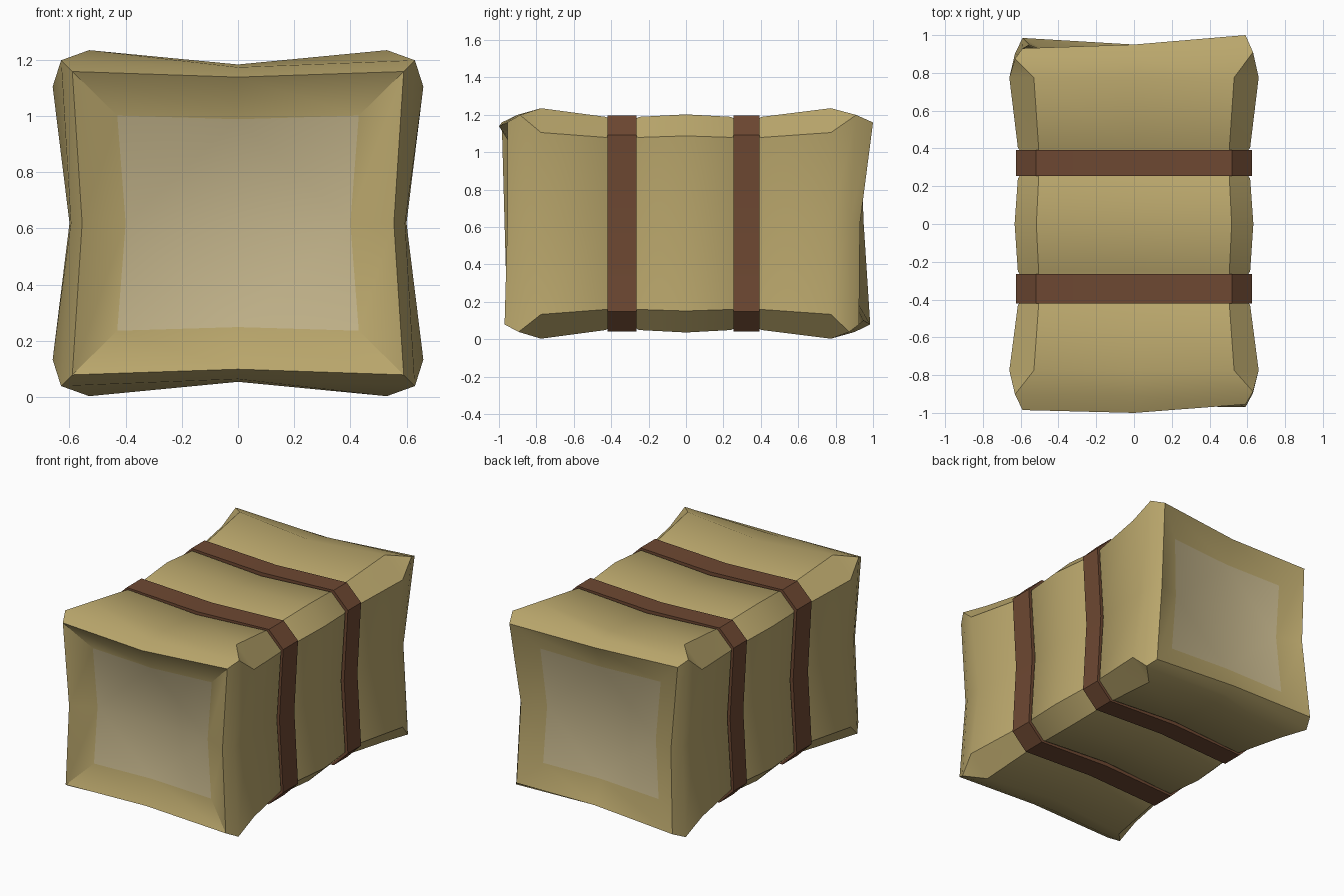
import bpy, bmesh

if "Cube" in bpy.data.objects:
    bpy.data.objects.remove(bpy.data.objects["Cube"])

ZC = 0.619  # height of the bale's long axis


def material(name, rgb):
    m = bpy.data.materials.new(name)
    m.diffuse_color = (*rgb, 1)
    m.use_nodes = True
    m.node_tree.nodes["Principled BSDF"].inputs["Base Color"].default_value = m.diffuse_color
    return m


STRAW = material("straw", (0.49, 0.385, 0.15))
CUT = material("cut_straw", (0.55, 0.46, 0.26))
STRAP = material("strap", (0.155, 0.065, 0.032))


def section(hx, hz, c, mx, mz):
    """Pinched rectangle with chamfered corners: 12 (x, z, key) points."""
    pts = []
    for sx, sz in ((1, 1), (-1, 1), (-1, -1), (1, -1)):
        side, flat = (sx * hx, sz * (hz - c)), (sx * (hx - c), sz * hz)
        pair = (side, flat) if sx == sz else (flat, side)
        pts += [(*p, (sx, sz)) for p in pair]
        pts.append((0, sz * mz, (0, sz)) if sx == sz else (sx * mx, 0, (sx, 0)))
    return pts


def loft(name, rings, mats, caps=True):
    bm = bmesh.new()
    loops = [[bm.verts.new(p) for p in r] for r in rings]
    pairs = list(zip(loops, loops[1:]))
    if not caps:
        pairs.append((loops[-1], loops[0]))
    for a, b in pairs:
        for i in range(len(a)):
            j = (i + 1) % len(a)
            bm.faces.new((a[i], a[j], b[j], b[i]))
    if caps:
        for loop in (loops[0], loops[-1]):
            bm.faces.new(loop).material_index = 1
    bmesh.ops.remove_doubles(bm, verts=bm.verts, dist=0.0005)
    bmesh.ops.recalc_face_normals(bm, faces=bm.faces)
    me = bpy.data.meshes.new(name)
    bm.to_mesh(me)
    bm.free()
    for m in mats:
        me.materials.append(m)
    ob = bpy.data.objects.new(name, me)
    bpy.context.collection.objects.link(ob)
    bpy.ops.object.select_all(action='DESELECT')
    ob.select_set(True)
    bpy.context.view_layer.objects.active = ob
    bpy.ops.object.shade_smooth_by_angle(angle=0.6)
    return ob


def ring(sec, y):
    return [(x, y(k) if callable(y) else y, z + ZC) for x, z, k in sec]


# Uneven rim depth at both ends, by corner / edge middle
FRONT = {(1, 1): -.955, (0, 1): -1.0, (-1, 1): -.985, (-1, 0): -.97,
         (-1, -1): -.955, (0, -1): -.96, (1, -1): -.97, (1, 0): -.955}
BACK = {(1, 1): 1.0, (0, 1): .95, (-1, 1): .93, (-1, 0): .95,
        (-1, -1): .985, (0, -1): .95, (1, -1): .925, (1, 0): .93}

PANEL = section(.43, .383, 0, .40, .37)
CREST = section(.59, .54, 0, .555, .52)
RIM = section(.63, .58, 0, .595, .555)
BULGE = section(.66, .616, .13, .60, .565)
PINCH = section(.605, .562, .10, .575, .53)
MIDDLE = section(.632, .583, .115, .60, .56)


def end(table, s):
    return [ring(PANEL, lambda k: s * .89 + .4 * (table[k] - s * .96)),
            ring(CREST, lambda k: table[k]),
            ring(RIM, lambda k: s * .89 + .5 * (table[k] - s * .96)),
            ring(BULGE, s * .775)]


# Bale body with recessed cut ends
rings = end(FRONT, -1)
for y, sec in ((-.43, MIDDLE), (-.415, PINCH), (-.265, PINCH), (-.25, section(.615, .57, .11, .585, .54)),
               (0, MIDDLE), (.24, section(.615, .57, .11, .585, .54)), (.255, PINCH), (.39, PINCH),
               (.405, MIDDLE)):
    if abs(y) > .4 and sec is MIDDLE:
        sec = section(.615, .57, .11, .585, .54)
    rings.append(ring(sec, y))
rings += end(BACK, 1)[::-1]
loft("bale", rings, (STRAW, CUT))

# Two straps wrapped around the bale
OUTER = section(.624, .577, .105, .597, .555)
INNER = section(.59, .545, .095, .56, .515)
for name, y0, y1 in (("front_strap", -.42, -.265), ("back_strap", .255, .393)):
    loft(name, [ring(INNER, y0), ring(OUTER, y0), ring(OUTER, y1), ring(INNER, y1)],
         (STRAP,), caps=False)
